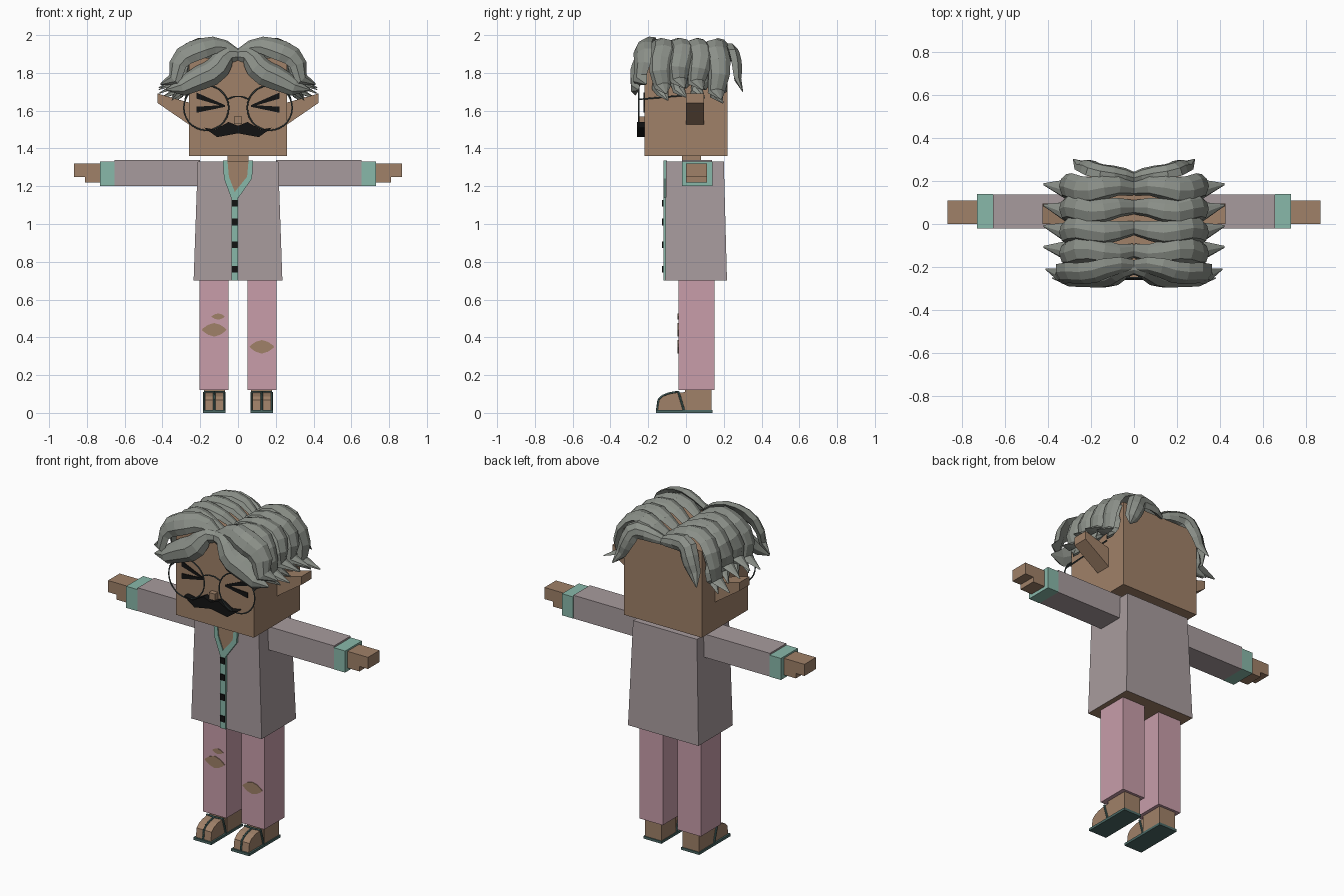
import bpy, bmesh
from math import sin, cos, pi, sqrt, tau
from mathutils import Vector
from mathutils.geometry import interpolate_bezier

cube = bpy.data.objects.get("Cube")
if cube:
    bpy.data.objects.remove(cube, do_unlink=True)


def material(name, *rgb):
    mat = bpy.data.materials.new(name)
    mat.use_nodes = True
    mat.diffuse_color = (*rgb, 1)
    mat.node_tree.nodes["Principled BSDF"].inputs["Base Color"].default_value = (*rgb, 1)
    return mat


SKIN = material("skin", 0.35, 0.22, 0.14)
COAT = material("mauve coat", 0.39, 0.33, 0.34)
TRIM = material("teal trim", 0.25, 0.48, 0.4)
PANTS = material("pink trousers", 0.58, 0.34, 0.4)
HAIR = material("grey hair", 0.26, 0.28, 0.25)
BLACK = material("black", 0.006, 0.006, 0.006)
SANDAL = material("dark teal sandal", 0.07, 0.14, 0.13)
WIRE = material("dark wire", 0.06, 0.08, 0.08)
SIDES = {"left": 1, "right": -1}


def finish(name, bm, *mats):
    bmesh.ops.recalc_face_normals(bm, faces=bm.faces)
    mesh = bpy.data.meshes.new(name)
    bm.to_mesh(mesh)
    bm.free()
    for mat in mats:
        mesh.materials.append(mat)
    bpy.context.collection.objects.link(bpy.data.objects.new(name, mesh))


def loft(bm, rings):
    """Join closed rings of points and cap both ends."""
    rows = [[bm.verts.new(point) for point in ring] for ring in rings]
    for low, high in zip(rows, rows[1:]):
        for i in range(len(low)):
            bm.faces.new((low[i - 1], low[i], high[i], high[i - 1]))
    bm.faces.new(rows[0])
    bm.faces.new(rows[-1])


def box(name, x, y, z, mat):
    bm = bmesh.new()
    loft(bm, [[(x[0], y[0], h), (x[1], y[0], h), (x[1], y[1], h), (x[0], y[1], h)] for h in z])
    finish(name, bm, mat)


def plate(name, outline, front, back, mat):
    """Extrude an (x, z) outline from front to back."""
    bm = bmesh.new()
    loft(bm, [[(x, y, z) for x, z in outline] for y in (front, back)])
    finish(name, bm, mat)


def rods(name, path, radius, mat, sides=6):
    """Thin straight rods through a list of points."""
    bm = bmesh.new()
    for start, end in zip(path, path[1:]):
        start, end = Vector(start), Vector(end)
        along = (end - start).normalized()
        u = along.orthogonal().normalized()
        v = along.cross(u)
        ring = [radius * (u * cos(k * tau / sides) + v * sin(k * tau / sides)) for k in range(sides)]
        loft(bm, [[centre + offset for offset in ring] for centre in (start, end)])
    finish(name, bm, mat)


def lock(name, curve, tip, across, width, height, phase=0, steps=8):
    """Faceted, rippling lock of hair along a curve, ending in a point, on both sides."""
    section = ((-1, -0.3), (-0.7, 0.6), (0, 1), (0.6, 0.7), (1, -0.1), (0, -0.5))
    across = Vector(across).normalized()
    path = interpolate_bezier(*map(Vector, curve), steps)
    path = [p + across * 0.012 * sin(1.4 * i + phase) for i, p in enumerate(path)] + [Vector(tip)]
    bm = bmesh.new()
    for s in SIDES.values():
        rings = []
        for i, point in enumerate(path):
            along = (path[min(i + 1, steps)] - path[max(i - 1, 0)]).normalized()
            side = (across - along * across.dot(along)).normalized()
            up = along.cross(side)
            fullness = 0.07 if i == steps else 0.5 + 0.5 * sin(pi * i / steps)
            ring = [point + fullness * (side * width * p + up * height * q) for p, q in section]
            rings.append([(s * p.x, p.y, p.z) for p in ring])
        loft(bm, rings)
    finish(name, bm, HAIR)


# Head, neck and nose
box("head", (-0.26, 0.26), (-0.22, 0.22), (1.36, 1.88), SKIN)
box("neck", (-0.055, 0.055), (-0.02, 0.08), (1.3, 1.37), SKIN)
box("nose", (-0.02, 0.02), (-0.25, -0.21), (1.53, 1.57), SKIN)

# Coat body, with the body showing inside the hem
bm = bmesh.new()
loft(bm, [[(-w, front, z), (w, front, z), (w, back, z), (-w, back, z)]
          for w, front, back, z in ((0.235, -0.11, 0.217, 0.7), (0.213, -0.106, 0.2, 1.33))])
hem = min(bm.faces, key=lambda face: face.calc_center_median().z)
bmesh.ops.inset_region(bm, faces=[hem], thickness=0.018)
hem.material_index = 1
finish("coat", bm, COAT, SKIN)

# Open collar, lapels, front band and buttons
MIDDLE = -0.017
plate("open_collar", [(-0.07, 1.334), (0.07, 1.334), (0.06, 1.25), (MIDDLE, 1.15), (-0.06, 1.25)],
      -0.114, -0.1, SKIN)
for side, s in SIDES.items():
    inner = [(s * 0.056, 1.335), (s * 0.048, 1.25), (MIDDLE, 1.17)]
    outer = [(s * 0.08, 1.335), (s * 0.074, 1.24), (MIDDLE + s * 0.02, 1.14), (MIDDLE, 1.14)]
    plate(f"{side}_lapel", inner + outer[::-1], -0.12, -0.1, TRIM)
box("front_band", (MIDDLE - 0.018, MIDDLE + 0.018), (-0.12, -0.1), (0.7, 1.15), TRIM)
for z in (1.11, 1.01, 0.89, 0.76):
    box("button", (MIDDLE - 0.015, MIDDLE + 0.015), (-0.126, -0.118), (z - 0.018, z + 0.018), BLACK)


def toe_arc(first, grow):
    """Side outline of the toes, from the instep down to the sole."""
    angles = [k * pi / 10 for k in range(first, 6)]
    return [(-(0.15 + grow) * sin(a), 0.015 + (0.095 + grow) * sqrt(cos(a))) for a in angles]


for side, s in SIDES.items():
    def span(inner, outer):
        return sorted((s * inner, s * outer))

    # Screwed-up eye, moustache half and ear
    for z in (1.68, 1.605):
        plate(f"{side}_eye_stroke", [(s * 0.22, z + 0.016), (s * 0.22, z - 0.016), (s * 0.07, 1.62), (s * 0.07, 1.63)],
              -0.224, -0.21, BLACK)
    whisker = ((0, 1.52), (0.05, 1.54), (0.12, 1.5), (0.18, 1.51), (0.11, 1.46), (0, 1.48))
    plate(f"{side}_moustache", [(s * x, z) for x, z in whisker], -0.26, -0.21, BLACK)
    ear = ((0.25, 1.52), (0.425, 1.64), (0.425, 1.69), (0.25, 1.64))
    plate(f"{side}_ear", [(s * x, z) for x, z in ear], 0, 0.095, SKIN)

    # Glasses
    bpy.ops.mesh.primitive_torus_add(location=(s * 0.168, -0.25, 1.615), rotation=(pi / 2, 0, 0),
                                     major_radius=0.119, minor_radius=0.004,
                                     major_segments=28, minor_segments=6)
    rim = bpy.context.object
    rim.name = f"{side}_lens_rim"
    rim.data.materials.append(WIRE)
    rods(f"{side}_glasses_arm", [(s * 0.28, -0.25, 1.66), (s * 0.27, 0.09, 1.69)], 0.004, WIRE)

    # Arm, hand and leg
    box(f"{side}_sleeve", span(0.2, 0.655), (-0.02, 0.137), (1.2, 1.34), COAT)
    box(f"{side}_cuff", span(0.655, 0.73), (-0.022, 0.139), (1.2, 1.33), TRIM)
    box(f"{side}_hand", span(0.72, 0.867), (0, 0.11), (1.25, 1.32), SKIN)
    box(f"{side}_palm", span(0.72, 0.81), (0, 0.11), (1.22, 1.25), SKIN)
    box(f"{side}_trouser_leg", span(0.05, 0.204), (-0.04, 0.15), (0.12, 0.7), PANTS)

    # Foot and sandal
    box(f"{side}_heel", span(0.07, 0.18), (-0.005, 0.135), (0.014, 0.125), SKIN)
    bm = bmesh.new()
    loft(bm, [[(x, y, z) for y, z in [(0, 0.015)] + toe_arc(0, 0)] for x in span(0.076, 0.176)])
    finish(f"{side}_toes", bm, SKIN)
    box(f"{side}_sole", span(0.066, 0.186), (-0.16, 0.14), (0, 0.015), SANDAL)
    middle = s * 0.126
    top_strap = [(middle, y, z) for y, z in toe_arc(1, 0.003)]
    rods(f"{side}_toe_strap", top_strap, 0.006, SANDAL)
    for edge in (-0.053, 0.053):
        rods(f"{side}_side_strap", [top_strap[0], (middle + edge, -0.04, 0.11), (middle + edge, -0.01, 0.01)],
             0.006, SANDAL)

rods("glasses_bridge", [(-0.06, -0.25, 1.66), (-0.02, -0.25, 1.675), (0.02, -0.25, 1.675), (0.06, -0.25, 1.66)],
     0.004, WIRE)

# Torn knees
for x, z, wide, high in ((-0.126, 0.44, 0.066, 0.03), (-0.105, 0.51, 0.036, 0.014), (0.126, 0.35, 0.066, 0.03)):
    angles = [k * tau / 12 for k in range(12)]
    plate("knee_tear", [(x + wide * cos(a), z + high * (sin(a) - 0.2 * sin(3 * a))) for a in angles],
          -0.044, -0.036, SKIN)

# Hair swept sideways from a centre parting, with shorter locks underneath
for k, drop in enumerate((0.06, 0.01, 0, 0.03)):
    y = 0.165 - 0.097 * k
    lock(f"hair_band_{k + 1}", [(0, y, 1.89), (0.17, y, 2.03), (0.34, y, 1.93), (0.32, y, 1.76 - drop)],
         (0.42, y + 0.02, 1.72 - drop), (0, 1, 0), 0.066, 0.036, phase=k)
    lock(f"hair_under_{k + 1}", [(0.25, y, 1.88), (0.29, y, 1.84), (0.27, y, 1.75), (0.3, y, 1.71 - drop / 2)],
         (0.35, y + 0.03, 1.67 - drop / 2), (0, 1, 0), 0.05, 0.03, phase=k)

# Fringe and back locks
lock("fringe_upper", [(0, -0.2, 1.9), (0.15, -0.2, 2), (0.31, -0.24, 1.94), (0.34, -0.24, 1.77)],
     (0.41, -0.21, 1.74), (0.35, 0.6, 0.6), 0.07, 0.04)
lock("fringe_lower", [(0, -0.21, 1.9), (0.1, -0.24, 1.9), (0.15, -0.26, 1.75), (0.3, -0.26, 1.73)],
     (0.38, -0.25, 1.71), (0.6, 0.3, 0.7), 0.07, 0.045)
lock("back_hair", [(0, 0.22, 1.88), (0.12, 0.24, 1.95), (0.23, 0.26, 1.9), (0.24, 0.27, 1.76)],
     (0.28, 0.3, 1.7), (-0.6, 0.25, -0.6), 0.055, 0.036)
